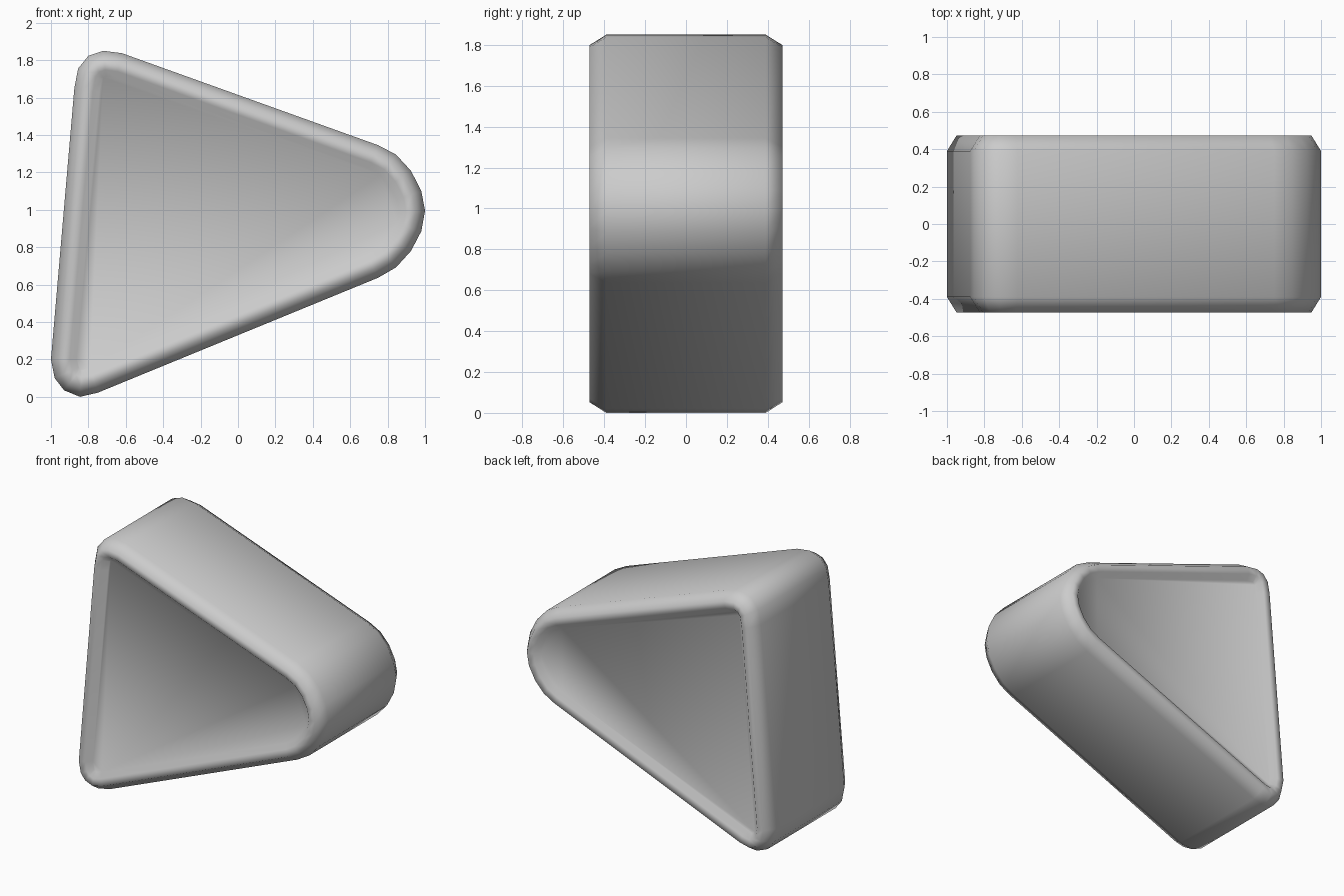
import bpy, bmesh
from mathutils import Vector

if "Cube" in bpy.data.objects:
    bpy.data.objects.remove(bpy.data.objects["Cube"])

# Rounded triangle outline (x, z), clockwise seen from the front
OUTLINE = [(-0.875, 1.65), (-0.855, 1.755), (-0.80, 1.823), (-0.72, 1.85), (-0.62, 1.837),
           (0.75, 1.345), (0.845, 1.295), (0.925, 1.208), (0.98, 1.10), (1.0, 0.995),
           (0.98, 0.885), (0.925, 0.78), (0.845, 0.692), (0.75, 0.637),
           (-0.75, 0.022), (-0.845, 0.0), (-0.93, 0.035), (-0.98, 0.10), (-1.0, 0.20)]

# Rim section from the back recess around to the front recess: (inset, y)
HALF = [(0.0, 0.39), (0.05, 0.472), (0.10, 0.468), (0.135, 0.432)]
SECTION = [(i, y) for i, y in reversed(HALF)] + [(i, -y) for i, y in HALF]


def inset(points, d):
    """Move every edge of a convex clockwise outline inward by d."""
    pts = [Vector(p) for p in points]
    result = []
    for k, p in enumerate(pts):
        a = (p - pts[k - 1]).normalized()
        b = (pts[(k + 1) % len(pts)] - p).normalized()
        na, nb = Vector((a.y, -a.x)), Vector((b.y, -b.x))
        m = (na + nb).normalized()
        result.append(p + m * (d / m.dot(na)))
    return result


# Body: loft the outline through the rim section, closing both recess floors
bm = bmesh.new()
rings = [[bm.verts.new((p.x, y, p.y)) for p in inset(OUTLINE, d)] for d, y in SECTION]
n = len(OUTLINE)
for r0, r1 in zip(rings, rings[1:]):
    for k in range(n):
        j = (k + 1) % n
        bm.faces.new((r0[k], r0[j], r1[j], r1[k]))
bm.faces.new(rings[0])
bm.faces.new(rings[-1])
bmesh.ops.recalc_face_normals(bm, faces=bm.faces)
for f in bm.faces:
    f.smooth = True

mesh = bpy.data.meshes.new("triangle_block")
bm.to_mesh(mesh)
bm.free()
block = bpy.data.objects.new("triangle_block", mesh)
bpy.context.collection.objects.link(block)
